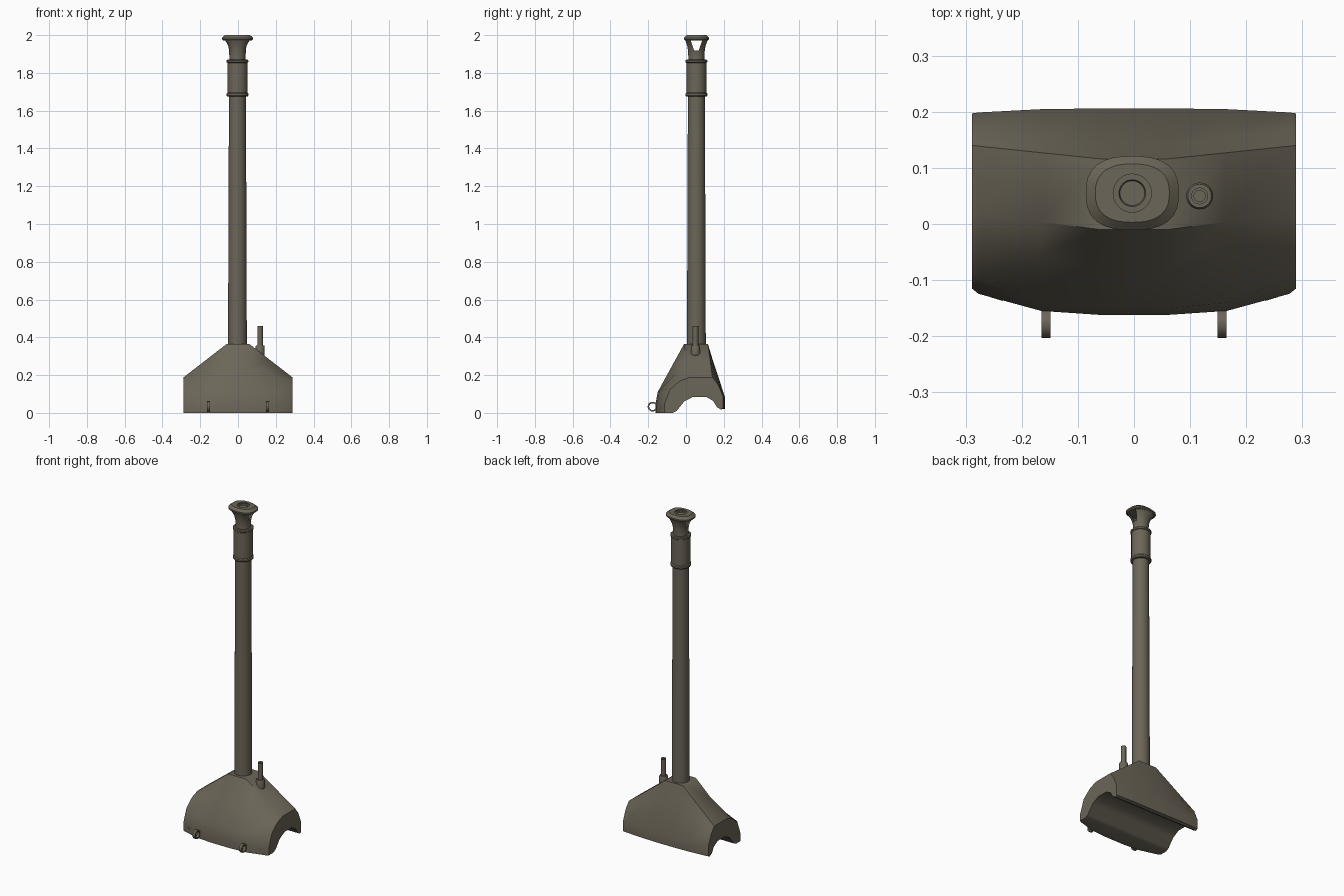
import bpy, bmesh, math
from mathutils import Vector

cube = bpy.data.objects.get("Cube")
if cube:
    bpy.data.objects.remove(cube, do_unlink=True)

paint = bpy.data.materials.new("olive_grey")
paint.use_nodes = True
COL = (0.150, 0.132, 0.098, 1)
paint.diffuse_color = COL
bsdf = next(n for n in paint.node_tree.nodes if n.type == 'BSDF_PRINCIPLED')
bsdf.inputs["Base Color"].default_value = COL
bsdf.inputs["Roughness"].default_value = 0.7


def loft(name, loops, caps=True, angle=35):
    """Skin closed loops; without caps the last loop joins the first."""
    bm = bmesh.new()
    rows = [[bm.verts.new(p) for p in loop] for loop in loops]
    pairs = list(zip(rows, rows[1:]))
    if caps:
        bm.faces.new(rows[0])
        bm.faces.new(rows[-1])
    else:
        pairs.append((rows[-1], rows[0]))
    for a, b in pairs:
        n = len(a)
        for i in range(n):
            j = (i + 1) % n
            bm.faces.new((a[i], a[j], b[j], b[i]))
    bmesh.ops.recalc_face_normals(bm, faces=bm.faces)
    me = bpy.data.meshes.new(name)
    bm.to_mesh(me)
    bm.free()
    me.materials.append(paint)
    ob = bpy.data.objects.new(name, me)
    bpy.context.collection.objects.link(ob)
    bpy.ops.object.select_all(action='DESELECT')
    ob.select_set(True)
    bpy.context.view_layer.objects.active = ob
    bpy.ops.object.shade_smooth_by_angle(angle=math.radians(angle))
    return ob


def ring(cx, cy, z, rx, ry=None, power=2, n=32):
    """Horizontal ellipse, squarer as the power grows."""
    ry = ry or rx
    pts = []
    for i in range(n):
        a = 2 * math.pi * i / n
        c, s = math.cos(a), math.sin(a)
        k = (abs(c) ** power + abs(s) ** power) ** (-1 / power)
        pts.append((cx + rx * c * k, cy + ry * s * k, z))
    return pts


# Saddle base: end and middle cross-sections as (y, z), front to back
end = [(-.115, 0), (-.115, .045), (-.085, .125), (-.03, .17), (.02, .188),
       (.14, .188), (.17, .15), (.197, .085), (.197, .025)]
mid = [(-.162, 0), (-.162, .045), (-.15, .11), (-.08, .238), (-.01, .365),
       (.116, .365), (.14, .285), (.206, .085), (.206, .022)]
# Underside channel shared by every section, back to front
notch = [(.185, .018), (.164, .03), (.143, .064), (.106, .085),
         (.037, .085), (-.01, .06), (-.05, .01), (-.07, 0)]


def section(x, t, low_t):
    pts = []
    for i, (e, m) in enumerate(zip(end, mid)):
        ky = low_t if i < 3 or i > 6 else t
        pts.append((x, e[0] + (m[0] - e[0]) * ky, e[1] + (m[1] - e[1]) * t))
    return pts + [(x, y, z) for y, z in notch]


stations = [(.289, 0, 0), (.277, .05, .2), (.165, .54, .85), (.06, 1, 1)]
loops = [section(-x, t, k) for x, t, k in stations]
loops += [section(x, t, k) for x, t, k in reversed(stations)]
loft("saddle_base", loops, angle=40)

# Tall stack with sleeve and collars
CX, CY = -.003, .055
stack = [(.30, .050), (1.0, .0475), (1.675, .045), (1.675, .054), (1.68, .058),
         (1.69, .058), (1.695, .053), (1.853, .053), (1.857, .058),
         (1.866, .058), (1.87, .053), (1.87, .043), (1.905, .043)]
loft("stack_pipe", [ring(CX, CY, z, r) for z, r in stack])

# Flared outlet: hollow shell with a tapered opening on both sides
flare = [(1.89, .043, .043, 2), (1.915, .045, .044, 2), (1.94, .051, .048, 2.2),
         (1.96, .062, .054, 2.4), (1.978, .076, .061, 2.6)]
wall = .010
outer = [ring(CX, CY, z, a, b, p) for z, a, b, p in flare]
inner = [ring(CX, CY, z, a - wall, b - wall, p) for z, a, b, p in reversed(flare)]
outlet = loft("flared_outlet", outer + inner, caps=False)
wedge = [(-.012, 1.918), (.012, 1.918), (.031, 1.974), (-.031, 1.974)]
cutter = loft("outlet_cutter", [[(x, CY + y, z) for y, z in wedge]
                                for x in (-.2, .2)])
cutter.hide_render = True
cutter.hide_viewport = True
cut = outlet.modifiers.new("side_openings", 'BOOLEAN')
cut.object = cutter
cut.solver = 'EXACT'

# Cap with bevelled rim and stepped centre recess
cap = [(1.972, .076, .060, 2.6), (1.978, .083, .066, 2.6), (1.986, .083, .066, 2.6),
       (2.0, .066, .052, 2.5), (2.0, .034, .034, 2), (1.994, .034, .034, 2),
       (1.994, .024, .024, 2), (1.988, .022, .022, 2)]
loft("stack_cap", [ring(CX, CY, z, a, b, p) for z, a, b, p in cap])

# Small side pipe with open top
side = [(.25, .012), (.298, .018), (.306, .024), (.352, .024), (.358, .021),
        (.358, .015), (.46, .015), (.46, .010), (.43, .010)]
loft("side_pipe", [ring(.117, .05, z, r, n=20) for z, r in side])


# Front lifting rings and small bolt heads
def x_ring(x, y, z, r, n=20):
    return [(x, y + r * math.cos(2 * math.pi * i / n),
             z + r * math.sin(2 * math.pi * i / n)) for i in range(n)]


for side_name, s in (("left", 1), ("right", -1)):
    x = s * .157
    loft("lifting_ring_" + side_name,
         [x_ring(x + dx, -.177, .033, r) for dx, r in
          ((-.008, .018), (-.008, .026), (.008, .026), (.008, .018))], caps=False)
    # Bolt head follows the angled front corner
    centre = Vector((s * .243, -.126, .03))
    out = Vector((s * .3, -1, 0)).normalized()
    across = Vector((-out.y, out.x, 0))
    loops = []
    for depth in (-.012, .008):
        loops.append([centre + out * depth + across * (.011 * math.cos(i * math.pi / 6))
                      + Vector((0, 0, .011 * math.sin(i * math.pi / 6)))
                      for i in range(12)])
    loft("bolt_head_" + side_name, loops)
